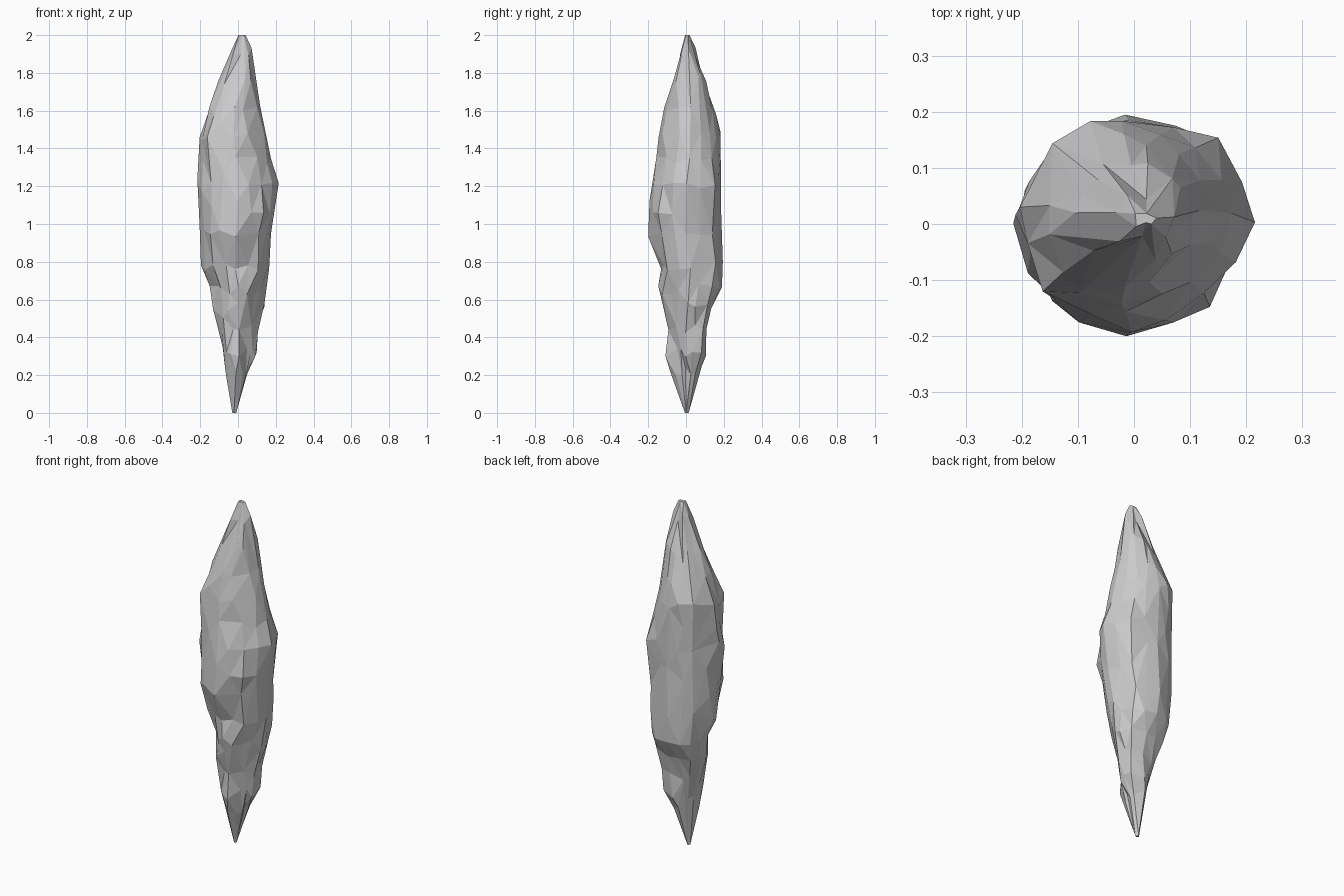
import bpy, bmesh, math, random
from mathutils import Vector

random.seed(4)

# Shard levels: z, then reach from the axis toward E, NE, N, NW, W, SW, S, SE
LEVELS = [
    (0.00, -.010, -.005, .015, .020, .030, .020, .005, -.005),
    (0.22, .045, .065, .080, .055, .065, .075, .085, .055),
    (0.32, .090, .120, .105, .075, .080, .095, .110, .065),
    (0.45, .105, .130, .105, .110, .100, .110, .110, .085),
    (0.56, .130, .160, .130, .150, .130, .120, .125, .105),
    (0.65, .150, .185, .190, .185, .150, .125, .160, .120),
    (0.78, .165, .195, .195, .195, .195, .160, .148, .145),
    (0.95, .175, .190, .190, .200, .202, .200, .200, .170),
    (1.08, .195, .205, .185, .200, .210, .195, .195, .200),
    (1.20, .215, .215, .185, .200, .217, .195, .180, .175),
    (1.33, .180, .180, .185, .205, .210, .195, .160, .145),
    (1.47, .155, .145, .185, .205, .200, .200, .145, .125),
    (1.60, .120, .130, .160, .165, .155, .150, .115, .100),
    (1.75, .095, .110, .105, .100, .105, .085, .065, .085),
    (1.90, .075, .070, .045, .055, .040, .040, .020, .050),
    (2.00, .040, .035, .015, .010, .000, .000, -.005, .020),
]

# Chipped hollows: centre, radius, depth
DENTS = [
    ((-0.03, -0.15, 0.72), 0.10, 0.03),
    ((0.09, -0.15, 0.85), 0.11, 0.03),
    ((0.00, -0.11, 0.42), 0.09, 0.02),
    ((-0.13, -0.06, 0.66), 0.07, 0.02),
    ((0.13, 0.09, 1.38), 0.09, 0.02),
]


def ring(level):
    """Sixteen points round one level, with an irregular point between reaches."""
    z, d = level[0], level[1:]
    c = Vector(((d[0] - d[4]) / 2, (d[2] - d[6]) / 2, z))
    dirs = [Vector((math.cos(i * math.pi / 4), math.sin(i * math.pi / 4), 0)) for i in range(8)]
    r = [max(d[i] - dirs[i].dot(Vector((c.x, c.y, 0))), 0.006) for i in range(8)]
    pts = []
    for i in range(16):
        a = i * math.pi / 8
        if i % 2 == 0:
            rad = r[i // 2]
        else:
            rad = (r[i // 2] + r[(i // 2 + 1) % 8]) / 2 * random.uniform(0.92, 1.02)
            a += random.uniform(-0.1, 0.1)
        p = c + Vector((math.cos(a), math.sin(a), 0)) * rad
        if 0 < z < 2:
            p.z += random.uniform(-0.025, 0.025)
        for centre, size, depth in DENTS:
            dist = (p - Vector(centre)).length
            if dist < size:
                p -= Vector((p.x, p.y, 0)).normalized() * depth * (1 - dist / size)
        pts.append(p)
    return pts


# Rock shard skin
bm = bmesh.new()
rings = [[bm.verts.new(p) for p in ring(lv)] for lv in LEVELS]
for low, high in zip(rings, rings[1:]):
    for i in range(16):
        j = (i + 1) % 16
        bm.faces.new((low[i], low[j], high[j], high[i]))
bm.faces.new(rings[0][::-1])
bm.faces.new(rings[-1])
bmesh.ops.triangulate(bm, faces=bm.faces[:])
bmesh.ops.recalc_face_normals(bm, faces=bm.faces[:])
mesh = bpy.data.meshes.new("rock_shard")
bm.to_mesh(mesh)
bm.free()
shard = bpy.data.objects.new("rock_shard", mesh)
bpy.context.collection.objects.link(shard)

# Merge small triangles into broad flat facets
facets = shard.modifiers.new("facets", 'DECIMATE')
facets.ratio = 0.62
